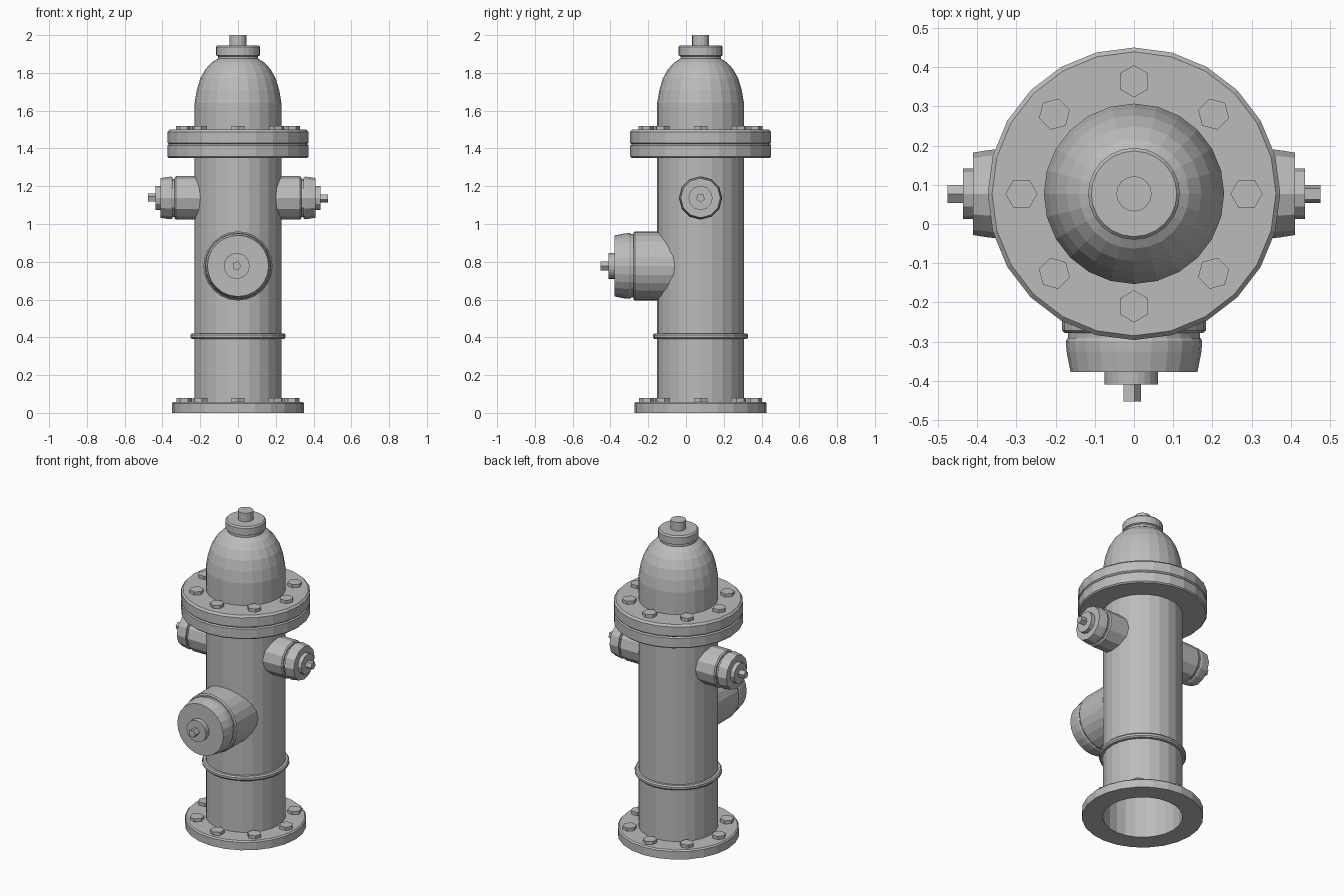
import bpy, bmesh
from math import sin, cos, pi
from mathutils import Matrix, Vector

cube = bpy.data.objects.get("Cube")
if cube:
    bpy.data.objects.remove(cube, do_unlink=True)

iron = bpy.data.materials.new("grey iron")
iron.use_nodes = True
grey = (0.5, 0.5, 0.5, 1)
iron.diffuse_color = grey
iron.node_tree.nodes["Principled BSDF"].inputs["Base Color"].default_value = grey

CY = 0.077                                   # barrel axis
AXIS = Matrix.Translation((0, CY, 0))


def lathe(name, profile, sides, place=AXIS, closed=False):
    """Spin (radius, height) points round local z; radius 0 makes a centre point."""
    bm = bmesh.new()
    rings = []
    for r, h in profile:
        n = sides if r > 0 else 1
        rings.append([bm.verts.new((r * cos(2 * pi * i / sides),
                                    r * sin(2 * pi * i / sides), h)) for i in range(n)])
    pairs = list(zip(rings, rings[1:]))
    if closed:
        pairs.append((rings[-1], rings[0]))
    for a, b in pairs:
        for i in range(sides):
            j = (i + 1) % sides
            quad = [a[i % len(a)], a[j % len(a)], b[j % len(b)], b[i % len(b)]]
            bm.faces.new(list(dict.fromkeys(quad)))
    bm.transform(place)
    mesh = bpy.data.meshes.new(name)
    bm.to_mesh(mesh)
    bm.free()
    mesh.materials.append(iron)
    obj = bpy.data.objects.new(name, mesh)
    bpy.context.collection.objects.link(obj)
    return obj


def bolts(name, radius, bottom, top):
    """Ring of eight hexagonal bolts with a corner pointing outwards."""
    for k in range(8):
        place = AXIS @ Matrix.Rotation(k * pi / 4, 4, 'Z') @ Matrix.Translation((radius, 0, 0))
        lathe(f"{name}_{k + 1}", [(0, bottom), (0.041, bottom), (0.041, top), (0, top)], 6, place)


# Barrel, open at the bottom
lathe("barrel", [(0.23, 0), (0.23, 1.5)], 24)
lathe("barrel_ring", [(0.23, 0.392), (0.245, 0.392), (0.252, 0.4), (0.252, 0.413),
                      (0.245, 0.421), (0.23, 0.421)], 24)

# Flanges and their bolts
lathe("base_flange", [(0.23, 0), (0.35, 0), (0.35, 0.05), (0.342, 0.058), (0.23, 0.058)], 24)
bolts("base_bolt", 0.285, 0, 0.078)
lathe("lower_collar", [(0.23, 1.35), (0.366, 1.35), (0.373, 1.357), (0.373, 1.416),
                       (0.366, 1.423), (0.23, 1.423)], 24)
lathe("upper_collar", [(0.23, 1.423), (0.366, 1.423), (0.373, 1.43), (0.373, 1.488),
                       (0.362, 1.5), (0.23, 1.5)], 24)
bolts("collar_bolt", 0.287, 1.49, 1.52)

# Bonnet, cap and operating nut
lathe("bonnet", [(0.23, 1.5), (0.23, 1.64), (0.218, 1.71), (0.2, 1.77), (0.172, 1.82),
                 (0.14, 1.855), (0.107, 1.875), (0.107, 1.892)], 24)
lathe("bonnet_cap", [(0.107, 1.888), (0.117, 1.893), (0.117, 1.937), (0.109, 1.946),
                     (0, 1.946)], 24)
lathe("operating_nut", [(0.045, 1.945), (0.045, 2), (0, 2)], 16)


def nozzle(name, place, sides, pipe, cap, disc, pin, offset=0):
    """Outlet pipe, tapered cap, boss and five-sided nut; each is (radius, start, end)."""
    r, a, b = pipe
    lathe(name + "_pipe", [(r, a), (r, b - 0.007), (r - 0.007, b), (r - 0.015, b),
                           (r - 0.015, cap[1])], sides, place)
    r, a, b = cap
    lathe(name + "_cap", [(r * 0.85, a), (r - 0.004, a), (r, a + 0.008),
                          (r - 0.002, a + (b - a) * 0.4), (r * 0.93, b), (0, b)], sides, place)
    shifted = place @ Matrix.Translation((offset, 0, 0))
    for part, (r, a, b), n in (("boss", disc, sides), ("nut", pin, 5)):
        lathe(f"{name}_{part}", [(r, a), (r, b), (0, b)], n, shifted)


# Large front outlet
nozzle("front_outlet", Matrix.Translation((0, 0, 0.778)) @ Matrix.Rotation(pi / 2, 4, 'X'), 24,
       (0.183, 0, 0.278), (0.174, 0.291, 0.378), (0.068, 0.378, 0.409),
       (0.025, 0.409, 0.453), -0.007)

# Small outlets on both sides
for side, name in ((1, "left_outlet"), (-1, "right_outlet")):
    place = Matrix.Translation((0, CY, 1.138)) @ Matrix.Rotation(side * pi / 2, 4, 'Y')
    nozzle(name, place, 12, (0.115, 0.15, 0.336), (0.113, 0.348, 0.411),
           (0.064, 0.411, 0.436), (0.024, 0.436, 0.476))
